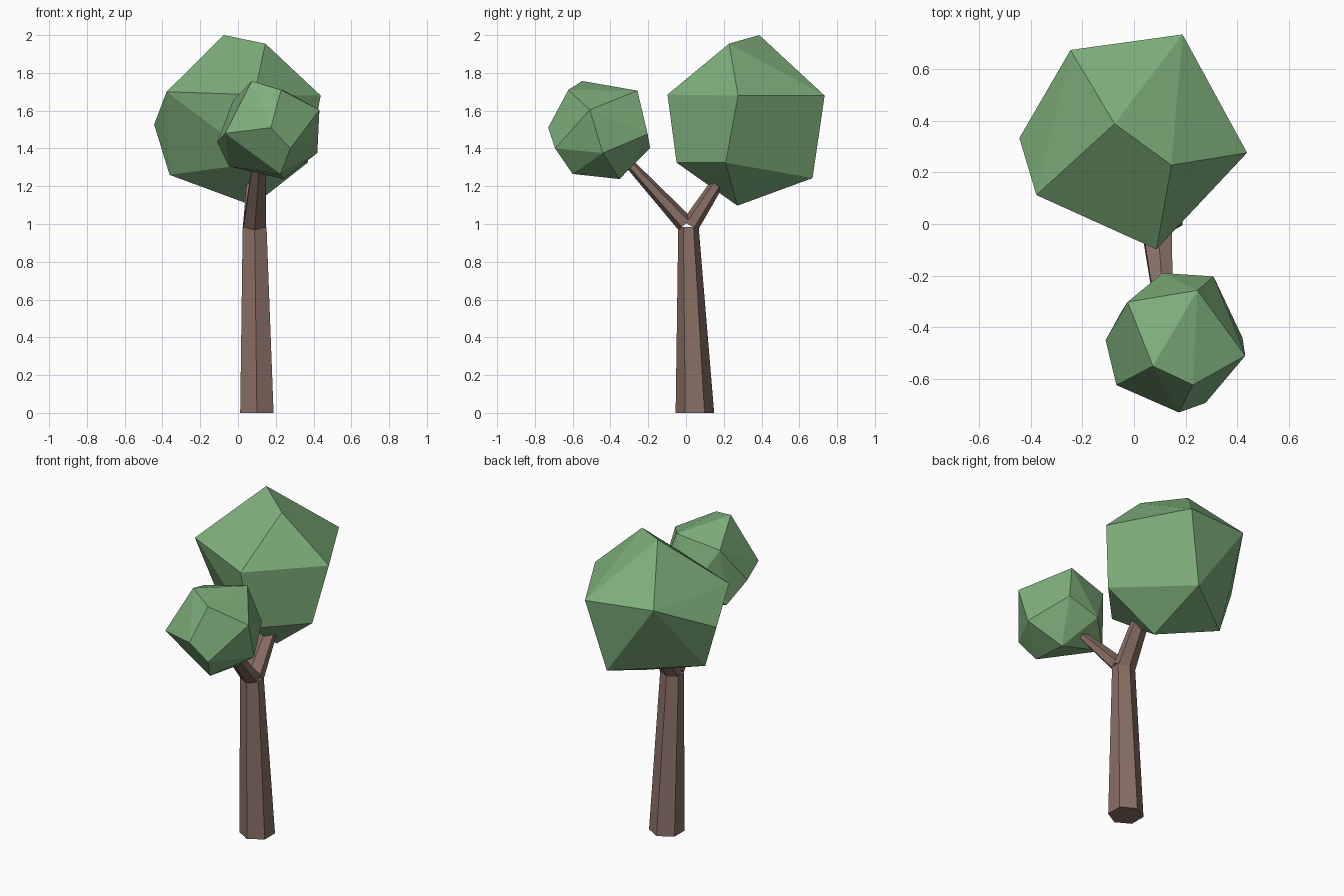
import bpy, bmesh
from math import sin, cos, radians

if "Cube" in bpy.data.objects:
    bpy.data.objects.remove(bpy.data.objects["Cube"])


def material(name, rgb):
    m = bpy.data.materials.new(name)
    m.diffuse_color = (*rgb, 1)
    m.use_nodes = True
    m.node_tree.nodes["Principled BSDF"].inputs["Base Color"].default_value = m.diffuse_color
    return m


leaf = material("leaf_green", (0.21, 0.43, 0.20))
bark = material("bark_brown", (0.25, 0.16, 0.13))


def finish(name, bm, mat):
    bmesh.ops.recalc_face_normals(bm, faces=bm.faces)
    me = bpy.data.meshes.new(name)
    bm.to_mesh(me)
    bm.free()
    me.materials.append(mat)
    bpy.context.collection.objects.link(bpy.data.objects.new(name, me))


def crown(name, corners):
    """Faceted leaf clump: hull around its corners."""
    bm = bmesh.new()
    for p in corners:
        bm.verts.new(p)
    res = bmesh.ops.convex_hull(bm, input=bm.verts[:])
    loose = [v for v in bm.verts if not v.link_faces]
    bmesh.ops.delete(bm, geom=loose, context='VERTS')
    bmesh.ops.dissolve_limit(bm, angle_limit=radians(3), verts=bm.verts[:], edges=bm.edges[:])
    finish(name, bm, leaf)


def limb(name, rings, tilt):
    """Tapered six-sided limb; rings are (centre, x radius, cross radius), tilted about x."""
    bm = bmesh.new()
    t = radians(tilt)
    loops = []
    for (x, y, z), rx, ry in rings:
        loop = []
        for k in range(6):
            a = radians(30 + 60 * k)
            u, v = rx * cos(a), ry * sin(a)
            loop.append(bm.verts.new((x + u, y + v * cos(t), z + v * sin(t))))
        loops.append(loop)
    for lo, hi in zip(loops, loops[1:]):
        for k in range(6):
            n = (k + 1) % 6
            bm.faces.new((lo[k], lo[n], hi[n], hi[k]))
    bm.faces.new(loops[0][::-1])
    bm.faces.new(loops[-1])
    finish(name, bm, bark)


# Trunk and the two forked branches
limb("trunk", [((0.10, 0.047, 0), 0.102, 0.102), ((0.088, 0.013, 0.985), 0.073, 0.054)], 0)
limb("front_branch", [((0.088, -0.004, 1.0), 0.068, 0.048),
                      ((0.113, -0.30, 1.32), 0.042, 0.026)], 42)
limb("back_branch", [((0.088, 0.022, 0.992), 0.07, 0.048),
                     ((0.095, 0.175, 1.23), 0.055, 0.034)], -33)

# Large rear crown
crown("large_crown", [
    (-0.075, 0.388, 2.0), (0.145, 0.228, 1.955), (0.438, 0.276, 1.68),
    (-0.378, 0.112, 1.70), (-0.444, 0.333, 1.527), (-0.362, 0.326, 1.26),
    (0.087, -0.098, 1.685), (0.188, 0.734, 1.68), (0.081, 0.67, 1.243),
    (0.079, 0.272, 1.097), (0.122, -0.05, 1.325), (0.369, 0.21, 1.325),
    (-0.246, 0.674, 1.707)])

# Small front crown
crown("small_crown", [
    (0.073, -0.55, 1.757), (0.228, -0.623, 1.71), (0.172, -0.54, 1.515),
    (0.246, -0.257, 1.706), (0.431, -0.51, 1.604), (0.42, -0.44, 1.376),
    (0.277, -0.693, 1.40), (0.174, -0.73, 1.51), (-0.068, -0.624, 1.48),
    (-0.11, -0.45, 1.434), (0.11, -0.19, 1.402), (0.308, -0.203, 1.476),
    (-0.025, -0.302, 1.655), (0.24, -0.352, 1.238), (0.225, -0.60, 1.265),
    (-0.047, -0.336, 1.305)])
